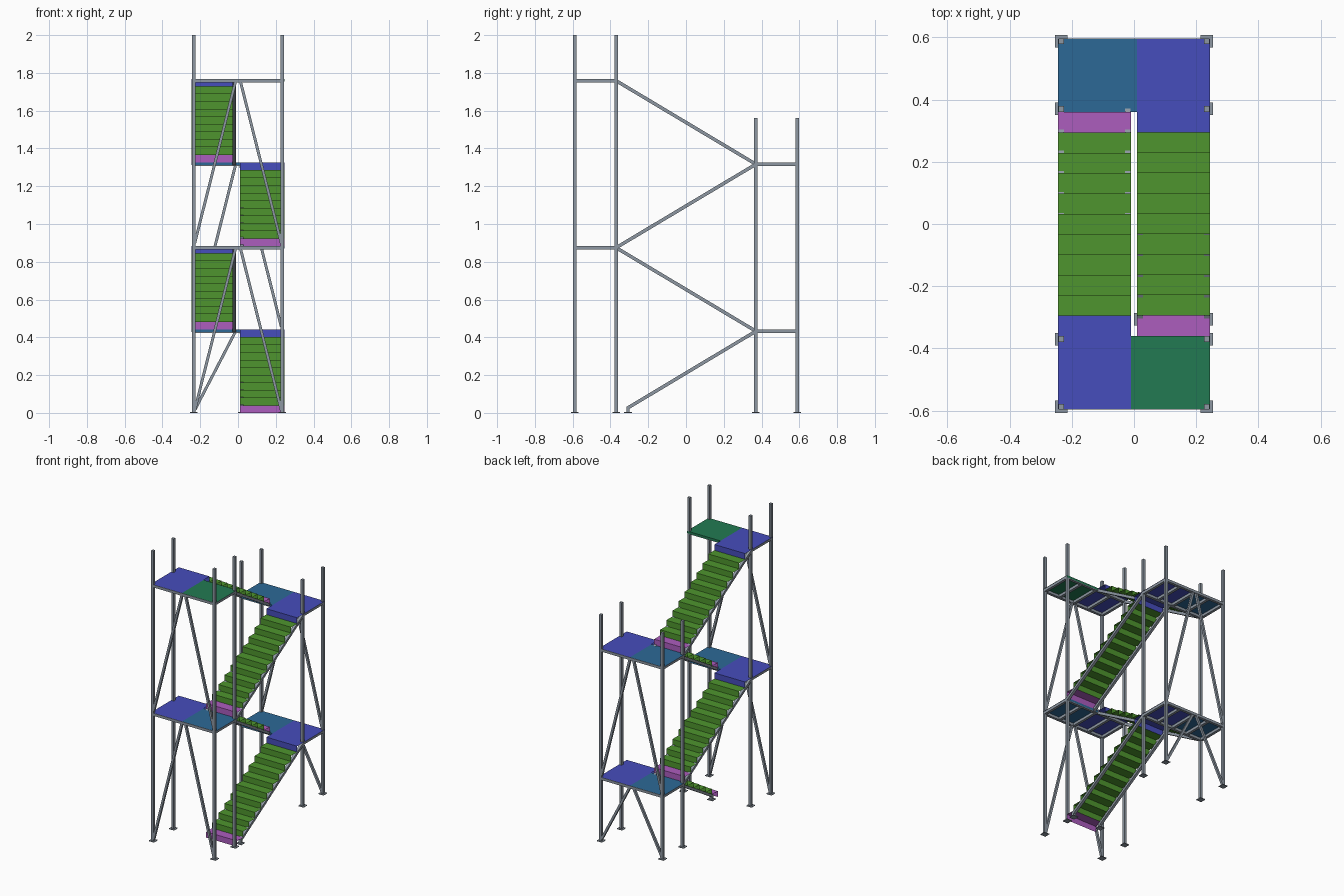
import bpy, bmesh
from mathutils import Vector, Matrix

cube = bpy.data.objects.get("Cube")
if cube:
    bpy.data.objects.remove(cube, do_unlink=True)


def material(name, rgb):
    lin = [(c / 255 / 12.92) if c < 11 else ((c / 255 + 0.055) / 1.055) ** 2.4 for c in rgb]
    m = bpy.data.materials.new(name)
    m.use_nodes = True
    m.diffuse_color = (*lin, 1)
    m.node_tree.nodes["Principled BSDF"].inputs["Base Color"].default_value = (*lin, 1)
    return m


STEEL = material("steel grey", (141, 151, 162))
BLUE = material("landing blue", (70, 77, 188))
TEAL = material("landing teal", (44, 105, 150))
EMERALD = material("landing emerald", (34, 122, 82))
GREEN = material("step green", (78, 149, 46))
PURPLE = material("first step purple", (172, 93, 190))


def add_object(name, bm, mat):
    mesh = bpy.data.meshes.new(name)
    bm.to_mesh(mesh)
    bm.free()
    mesh.materials.append(mat)
    ob = bpy.data.objects.new(name, mesh)
    bpy.context.collection.objects.link(ob)


def bar(bm, a, b, size):
    """Square tube from a to b."""
    a, b = Vector(a), Vector(b)
    d = b - a
    rot = Matrix() if d.xy.length < 1e-6 else d.to_track_quat('Z', 'Y').to_matrix().to_4x4()
    scale = Matrix.Diagonal((size, size, d.length, 1))
    bmesh.ops.create_cube(bm, size=1, matrix=Matrix.Translation((a + b) / 2) @ rot @ scale)


def plate(bm, x, y):
    bmesh.ops.create_cube(bm, size=1, matrix=Matrix.Translation((x, y, 0.002))
                          @ Matrix.Diagonal((0.04, 0.04, 0.004, 1)))


def sheet(name, x0, x1, profile, side, mat):
    """Folded sheet: (y, z) profile swept across x; side -1 mirrors it in y."""
    bm = bmesh.new()
    if side < 0:
        x0, x1 = x1, x0
    rows = [[bm.verts.new((x, y * side, z)) for x in (x0, x1)] for y, z in profile]
    for p, q in zip(rows, rows[1:]):
        bm.faces.new((p[0], p[1], q[1], q[0]))
    add_object(name, bm, mat)


STEPS, STOREY = 11, 0.442
INNER, OUTER, COL_X = 0.37, 0.588, 0.234
EDGE, GO, RISE = 0.36, 0.72 / 11, 0.442 / 11
TUBE, DROP = 0.018, 0.0095

# Columns with base plates
columns, plates = bmesh.new(), bmesh.new()
for x in (-COL_X, COL_X):
    for y in (-OUTER, -INNER, INNER, OUTER):
        bar(columns, (x, y, 0), (x, y, 2.0 if y < 0 else 1.56), TUBE)
        plate(plates, x, y)

# Four storeys: landing, frame, braces and flight, alternating rear and front
frames, braces, stringers = bmesh.new(), bmesh.new(), bmesh.new()
for i in range(4):
    side = 1 if i % 2 == 0 else -1           # +1 climbs to the rear, -1 to the front
    base, top = i * STOREY, (i + 1) * STOREY
    near, far = side * 0.01, side * 0.245
    label = f"{i + 1}"

    # Flight sheets: first step, green steps
    def step_profile(first, last):
        pts = [(-EDGE + first * GO, base + first * RISE)]
        for k in range(first, last):
            pts += [(-EDGE + k * GO, base + (k + 1) * RISE),
                    (-EDGE + (k + 1) * GO, base + (k + 1) * RISE)]
        return pts

    x0, x1 = sorted((near, far))
    sheet("first_step_" + label, x0, x1, step_profile(0, 1), side, PURPLE)
    sheet("steps_" + label, x0, x1, step_profile(1, STEPS - 1), side, GREEN)

    # Arrival landing with the top step folded into it
    y_top = EDGE - GO
    sheet("arrival_landing_" + label, x0, x1,
          [(y_top, top - RISE), (y_top, top), (0.595, top)], side, BLUE)
    # Departure landing
    x0, x1 = sorted((near, -far))
    sheet("departure_landing_" + label, x0, x1,
          [(EDGE, top - 0.014), (EDGE, top), (0.595, top)], side, EMERALD if i == 3 else TEAL)

    # Landing frame
    z = top - DROP
    for y in (INNER, OUTER):
        bar(frames, (-COL_X, y * side, z), (COL_X, y * side, z), TUBE)
    for x in (-COL_X, -COL_X / 2, 0, COL_X / 2, COL_X):
        bar(frames, (x, INNER * side, z), (x, OUTER * side, z), TUBE)

    # Diagonal braces on the outer face
    low = max(0, top - 2 * STOREY) + 0.015
    for s in (-1, 1):
        bar(braces, (s * 0.229, OUTER * side, low), (s * 0.012, OUTER * side, z), 0.015)

    # Stringers, with feet on the ground for the first flight
    for x in (side * 0.02, side * COL_X):
        end = (x, INNER * side, z)
        if i == 0:
            bar(stringers, (x, -0.307, 0.027), end, TUBE)
            bar(stringers, (x, -0.307, 0), (x, -0.307, 0.033), TUBE)
            plate(plates, x, -0.307)
        else:
            bar(stringers, (x, -INNER * side, base - DROP), end, TUBE)

for name, bm in (("columns", columns), ("base_plates", plates), ("landing_frames", frames),
                 ("diagonal_braces", braces), ("stair_stringers", stringers)):
    add_object(name, bm, STEEL)
